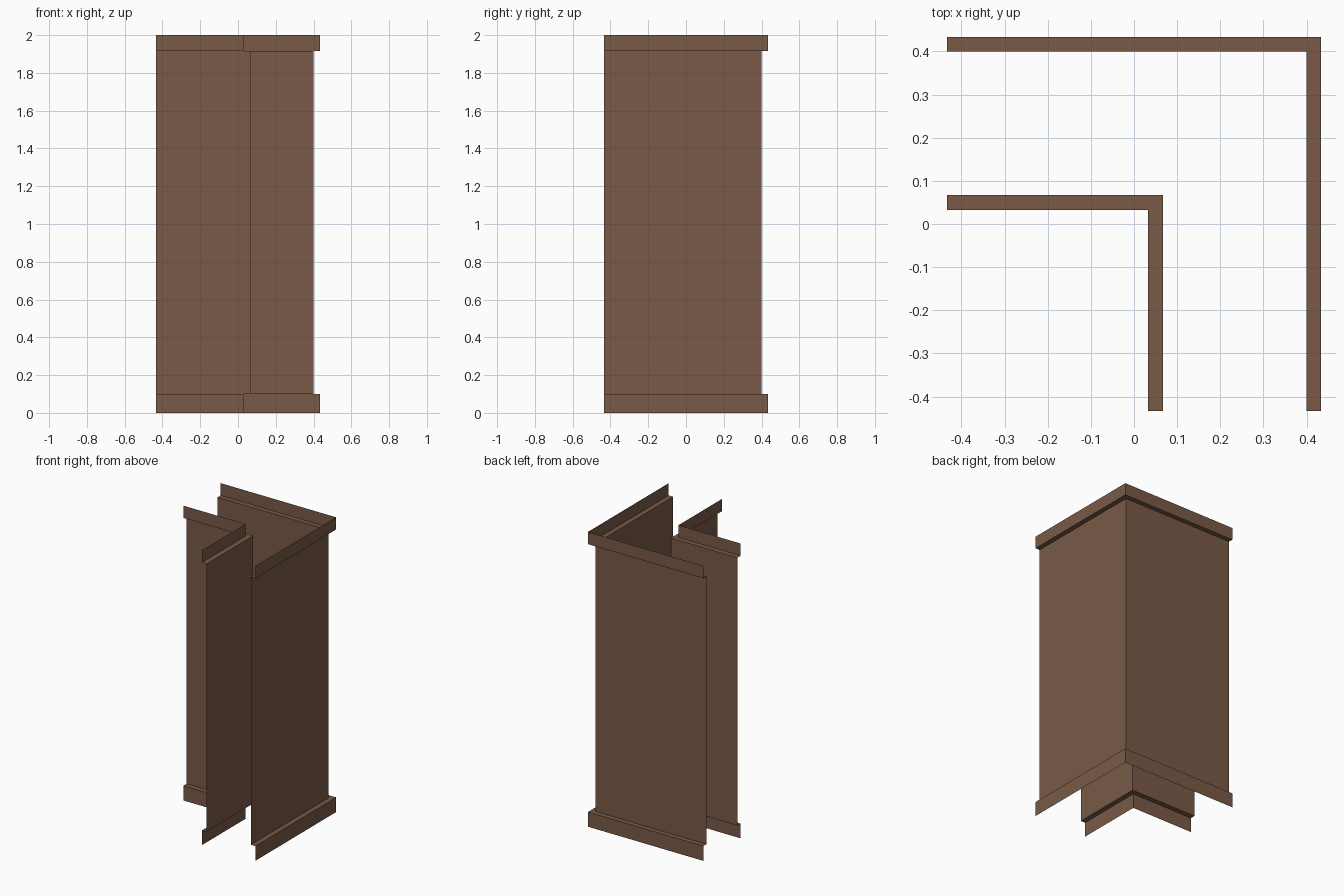
import bpy

if "Cube" in bpy.data.objects:
    bpy.data.objects.remove(bpy.data.objects["Cube"])

# Brown painted wall colour
brown = bpy.data.materials.new("brown_wall")
brown.diffuse_color = (0.19, 0.102, 0.062, 1)
brown.use_nodes = True
brown.node_tree.nodes["Principled BSDF"].inputs["Base Color"].default_value = brown.diffuse_color

END = -0.433  # both L-shaped skins are cut off flush here


def corner_skin(name, trim, wall, flip):
    """Open L-shaped sheet: skirting, recessed wall and cornice swept round a corner."""
    profile = [(trim, 0), (trim, 0.1), (wall, 0.1),
               (wall, 1.917), (trim, 1.917), (trim, 2)]
    verts, faces = [], []
    for d, z in profile:
        verts += [(d, END, z), (d, d, z), (END, d, z)]
    for i in range(len(profile) - 1):
        for j in range(2):
            a = i * 3 + j
            face = (a, a + 1, a + 4, a + 3)
            faces.append(face[::-1] if flip else face)
    mesh = bpy.data.meshes.new(name)
    mesh.from_pydata(verts, [], faces)
    mesh.materials.append(brown)
    obj = bpy.data.objects.new(name, mesh)
    bpy.context.collection.objects.link(obj)
    return obj


# Outer side of the corner, trim sticking outward
corner_skin("outer_wall", 0.433, 0.4, False)
# Inner side of the corner, trim sticking into the room
corner_skin("inner_wall", 0.033, 0.067, True)
